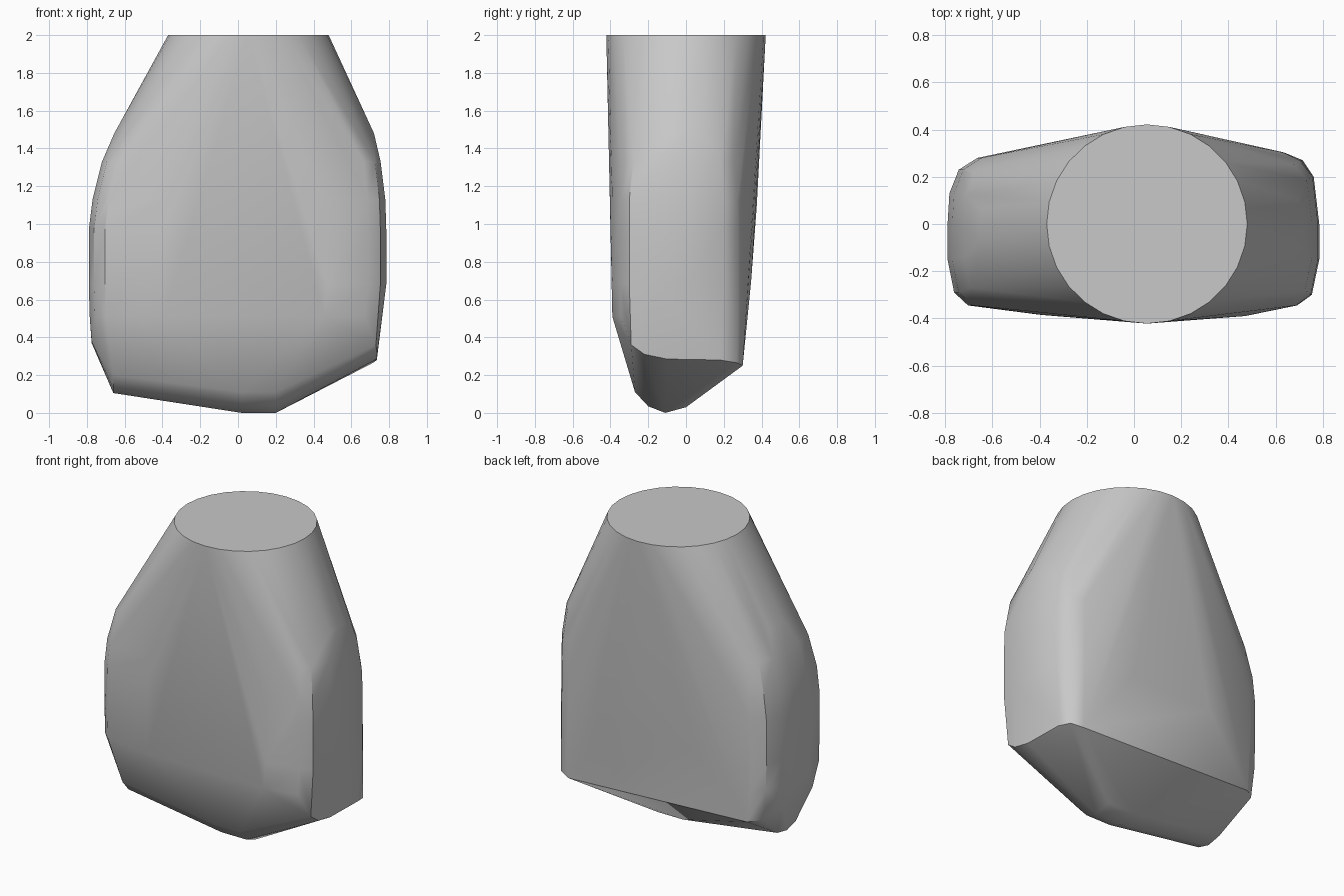
import bpy, bmesh
from math import cos, sin, pi, radians

cube = bpy.data.objects.get("Cube")
if cube:
    bpy.data.objects.remove(cube, do_unlink=True)

grey = bpy.data.materials.new("plain grey")
grey.use_nodes = True
colour = (0.58, 0.58, 0.58, 1)
grey.diffuse_color = colour
grey.node_tree.nodes["Principled BSDF"].inputs["Base Color"].default_value = colour

# Rounded plan of the body: x as a fraction of the half width, y in units
PLAN = [(-.84, .28), (-.94, .23), (-.99, .13), (-1, 0), (-1, -.15), (-.965, -.29),
        (-.89, -.345), (-.5, -.385), (.6, -.39), (.88, -.345), (.96, -.3),
        (1, -.15), (1, 0), (.97, .2), (.9, .27), (.81, .303)]

# Body levels: height, left reach, right reach, depth scale
LEVELS = [(.51, .785, .762, 1), (.68, .79, .785, 1), (.97, .79, .785, 1),
          (1.13, .77, .78, 1), (1.33, .72, .755, .93), (1.48, .655, .72, .5)]

points = []
for z, low, high, depth in LEVELS:
    for px, y in PLAN:
        points.append((px * (high if px > 0 else low), y * depth, z))

# Flat round top
SIDES = 28
for i in range(SIDES):
    a = 2 * pi * i / SIDES
    points.append((.055 + .425 * cos(a), .422 * sin(a), 2))

# Rounded keel along the underside
for y, z in [(-.27, .11), (-.2, .035), (-.11, 0), (0, .03)]:
    points += [(.02, y, z), (.2, y, z)]
points += [(-.66, -.25, .2), (-.66, -.19, .13), (-.66, -.1, .105), (-.66, .0, .125)]

# Rim between the sides and the underside
points += [(-.775, -.2, .38), (-.775, .1, .37), (-.72, .22, .31), (-.64, .285, .3),
           (.64, .3, .25), (.715, .27, .265), (.735, .18, .28), (.735, -.1, .285),
           (.737, -.22, .31), (.73, -.29, .36)]

# Slight bulge of the back
points += [(-.3, .335, .7), (.3, .345, .7), (.05, .375, 1.1)]

bm = bmesh.new()
for p in points:
    bm.verts.new(p)
hull = bmesh.ops.convex_hull(bm, input=bm.verts[:])
loose = {v for v in hull["geom_interior"] + hull["geom_unused"]
         if isinstance(v, bmesh.types.BMVert)}
bmesh.ops.delete(bm, geom=list(loose), context="VERTS")
bmesh.ops.dissolve_limit(bm, angle_limit=radians(.5), verts=bm.verts[:], edges=bm.edges[:])
bmesh.ops.recalc_face_normals(bm, faces=bm.faces[:])

mesh = bpy.data.meshes.new("body")
bm.to_mesh(mesh)
bm.free()
mesh.materials.append(grey)
body = bpy.data.objects.new("body", mesh)
bpy.context.collection.objects.link(body)

# Smooth sides, crisp top and rim
bpy.ops.object.select_all(action="DESELECT")
body.select_set(True)
bpy.context.view_layer.objects.active = body
bpy.ops.object.shade_smooth_by_angle(angle=radians(35))
